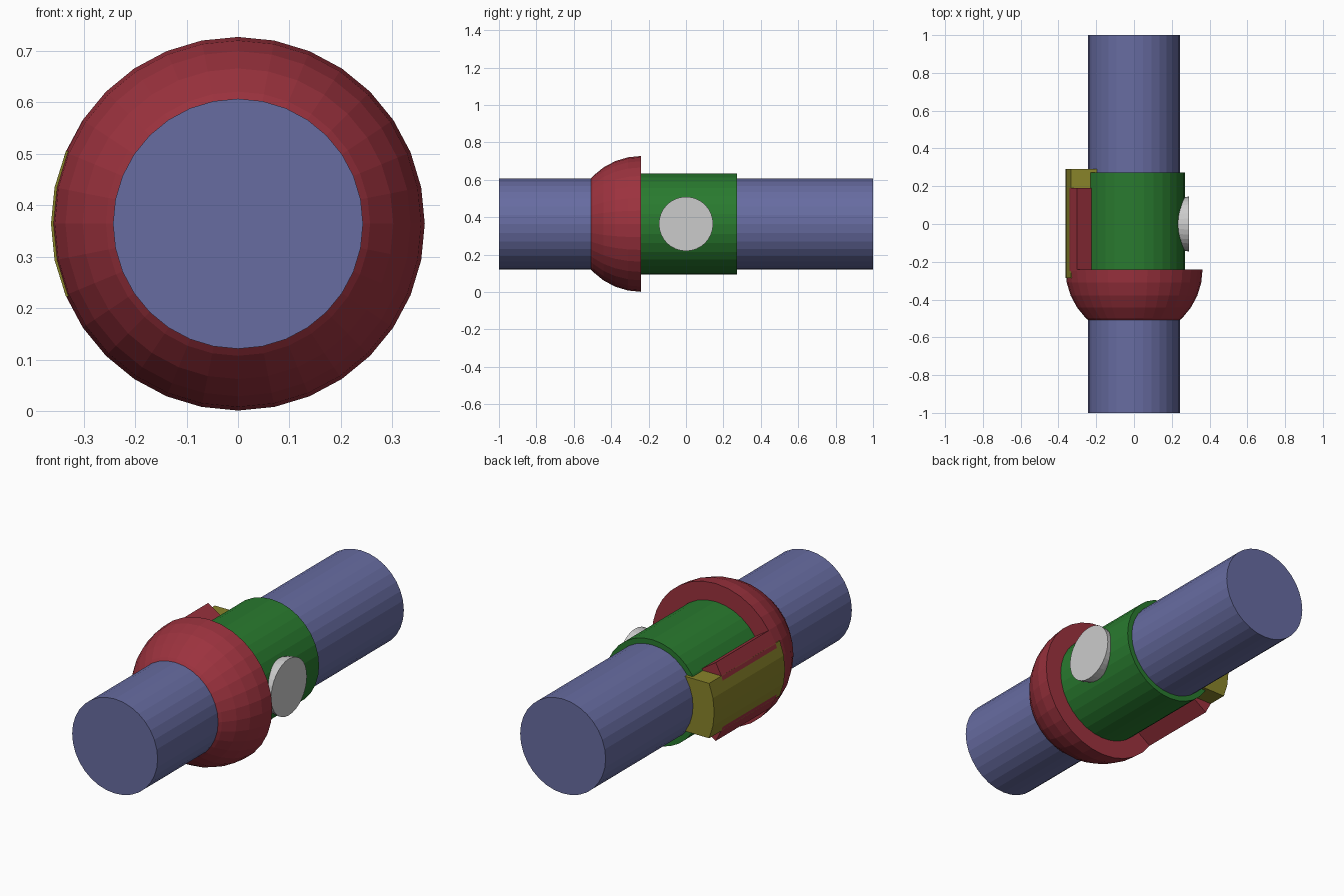
import bpy, bmesh, math
from mathutils import Matrix, Vector

if "Cube" in bpy.data.objects:
    bpy.data.objects.remove(bpy.data.objects["Cube"])

CZ = 0.364      # shaft axis height
R = 0.363       # dome and latch outer radius
SIDES = 32


def finish(name, bm, color=None):
    bmesh.ops.recalc_face_normals(bm, faces=bm.faces)
    mesh = bpy.data.meshes.new(name)
    bm.to_mesh(mesh)
    bm.free()
    obj = bpy.data.objects.new(name, mesh)
    bpy.context.collection.objects.link(obj)
    if color:
        mat = bpy.data.materials.new(name + "_paint")
        mat.diffuse_color = (*color, 1)
        mat.use_nodes = True
        mat.node_tree.nodes["Principled BSDF"].inputs["Base Color"].default_value = mat.diffuse_color
        mesh.materials.append(mat)
    return obj


def lathe(name, profile, color=None, matrix=Matrix.Translation((0, 0, CZ))):
    """Revolve (radius, y) points around the y axis, cap both ends, then place."""
    bm = bmesh.new()
    rings = [[bm.verts.new((r * math.cos(math.tau * i / SIDES), y,
                            r * math.sin(math.tau * i / SIDES)))
              for i in range(SIDES)] for r, y in profile]
    for a, b in zip(rings, rings[1:]):
        for i in range(SIDES):
            j = (i + 1) % SIDES
            bm.faces.new((a[i], a[j], b[j], b[i]))
    bm.faces.new(rings[0])
    bm.faces.new(rings[-1])
    bm.transform(matrix)
    return finish(name, bm, color)


def prism(name, outline, y0, y1, color):
    """Extrude an (x, z) outline along the shaft."""
    bm = bmesh.new()
    face = bm.faces.new([bm.verts.new((x, y0, CZ + z)) for x, z in outline])
    new = bmesh.ops.extrude_face_region(bm, geom=[face])["geom"]
    verts = [v for v in new if isinstance(v, bmesh.types.BMVert)]
    bmesh.ops.translate(bm, vec=Vector((0, y1 - y0, 0)), verts=verts)
    return finish(name, bm, color)


def arc(radius, steps):
    """Points on the left side of a circle, at multiples of one facet."""
    return [(-radius * math.cos(s * math.tau / SIDES), radius * math.sin(s * math.tau / SIDES))
            for s in steps]


def bowl(radius, y, rings):
    """Profile of a half sphere whose flat rim lies at y and which bulges to -y."""
    angles = [math.radians(11.25 * k) for k in range(rings)]
    return [(radius * math.cos(a), y - radius * math.sin(a)) for a in angles]


BLUE, RED = (0.136, 0.15, 0.357), (0.332, 0.032, 0.048)
GREEN, OLIVE = (0.022, 0.195, 0.028), (0.25, 0.23, 0.023)

# shaft and sleeve
lathe("shaft", [(0.243, -1), (0.243, 1)], BLUE)
lathe("sleeve", [(0.27, -0.25), (0.27, 0.273)], GREEN)

# half-sphere collar, ending where it meets the shaft
lathe("dome_collar", bowl(R, -0.24, 5) + [(0.24, -0.511)], RED)

# collar arm: radial sector along the left of the sleeve
prism("collar_arm", arc(R, range(-3, 4)) + arc(0.22, range(3, -4, -1)), -0.25, 0.19, RED)

# latch: straight-sided bar with rounded outside, hooked over the arm's end
h = 0.141
edge = -math.sqrt(R * R - h * h)
latch = [(edge, -h)] + arc(R + 0.0005, (-1, 0, 1)) + [(edge, h), (-0.19, h), (-0.19, -h)]
prism("latch", latch, -0.285, 0.29, OLIVE)

# round button on the right of the sleeve: flat side out, rounded underneath
lathe("button", bowl(0.145, 0.29, 6),
      matrix=Matrix.Translation((0, 0, CZ)) @ Matrix.Rotation(-math.pi / 2, 4, "Z"))
